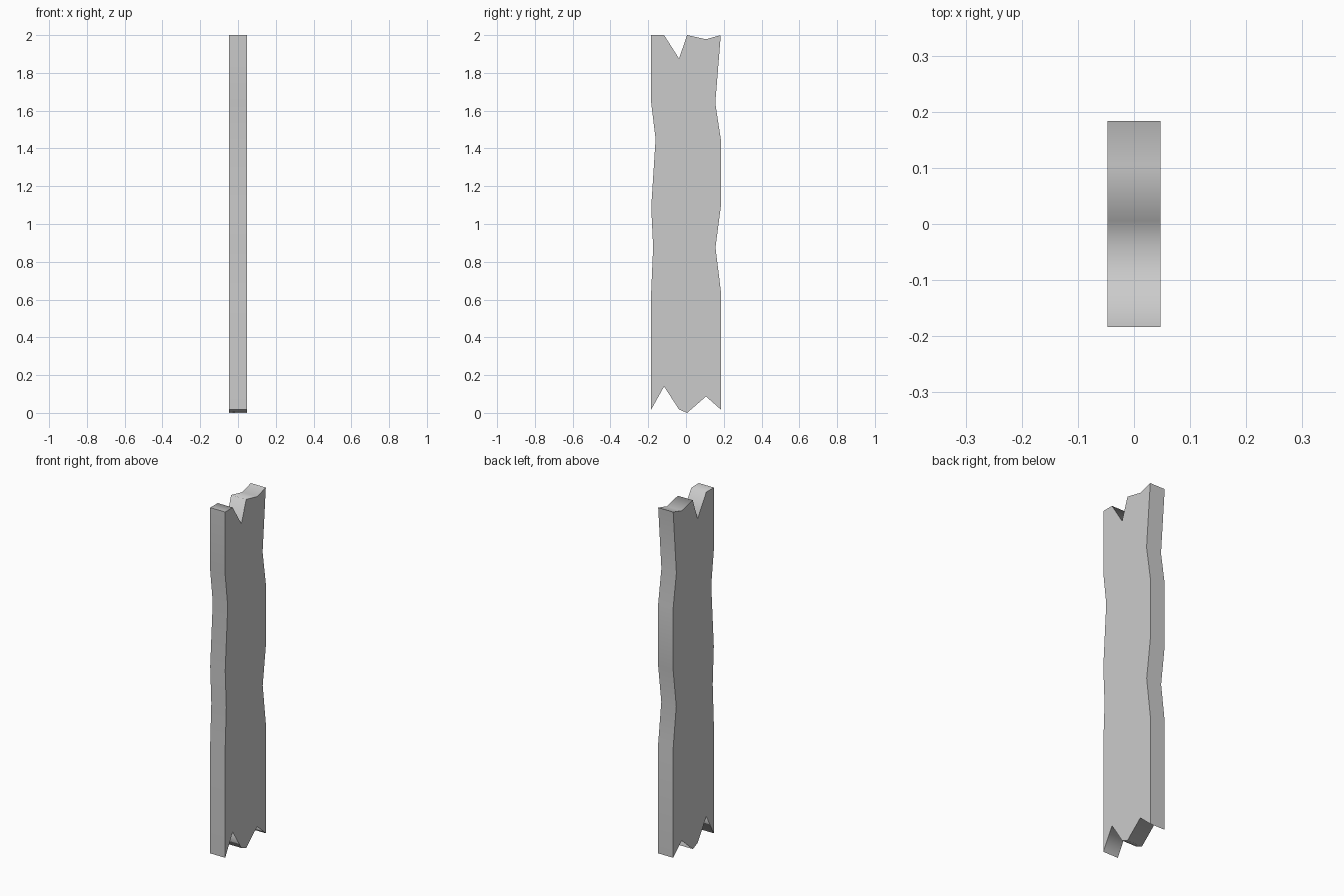
import bpy, bmesh

if "Cube" in bpy.data.objects:
    bpy.data.objects.remove(bpy.data.objects["Cube"])

HALF = 0.0475  # half the plank thickness

# Side profile (y, z), one list per edge run of the plank
top = [(-0.184, 2.0), (-0.116, 2.0), (-0.037, 1.876), (0.006, 2.0), (0.106, 1.978), (0.184, 2.0)]
right = [(0.155, 1.64), (0.184, 1.45), (0.184, 1.09), (0.156, 0.876), (0.184, 0.648)]
bottom = [(0.184, 0.018), (0.106, 0.087), (0.006, 0.0), (-0.037, 0.018), (-0.116, 0.14), (-0.184, 0.018)]
left = [(-0.184, 0.648), (-0.174, 0.876), (-0.184, 1.09), (-0.161, 1.45), (-0.184, 1.64)]
profile = top + right + bottom + left
corners = {top[0], top[-1], bottom[0], bottom[-1]}

# Broken plank: extrude the profile through its thickness
bm = bmesh.new()
near = [bm.verts.new((-HALF, y, z)) for y, z in profile]
far = [bm.verts.new((HALF, y, z)) for y, z in profile]
bm.faces.new(near)
bm.faces.new(far)
n = len(profile)
for i in range(n):
    j = (i + 1) % n
    bm.faces.new((near[i], near[j], far[j], far[i]))
bmesh.ops.recalc_face_normals(bm, faces=bm.faces)

# Rims and the four corners stay sharp, splintered ends and sides are smooth
for f in bm.faces:
    f.smooth = True
for ring in (near, far):
    for i in range(n):
        bm.edges.get((ring[i], ring[(i + 1) % n])).smooth = False
for i, p in enumerate(profile):
    if p in corners:
        bm.edges.get((near[i], far[i])).smooth = False

mesh = bpy.data.meshes.new("broken_plank")
bm.to_mesh(mesh)
bm.free()
bpy.context.collection.objects.link(bpy.data.objects.new("broken_plank", mesh))
